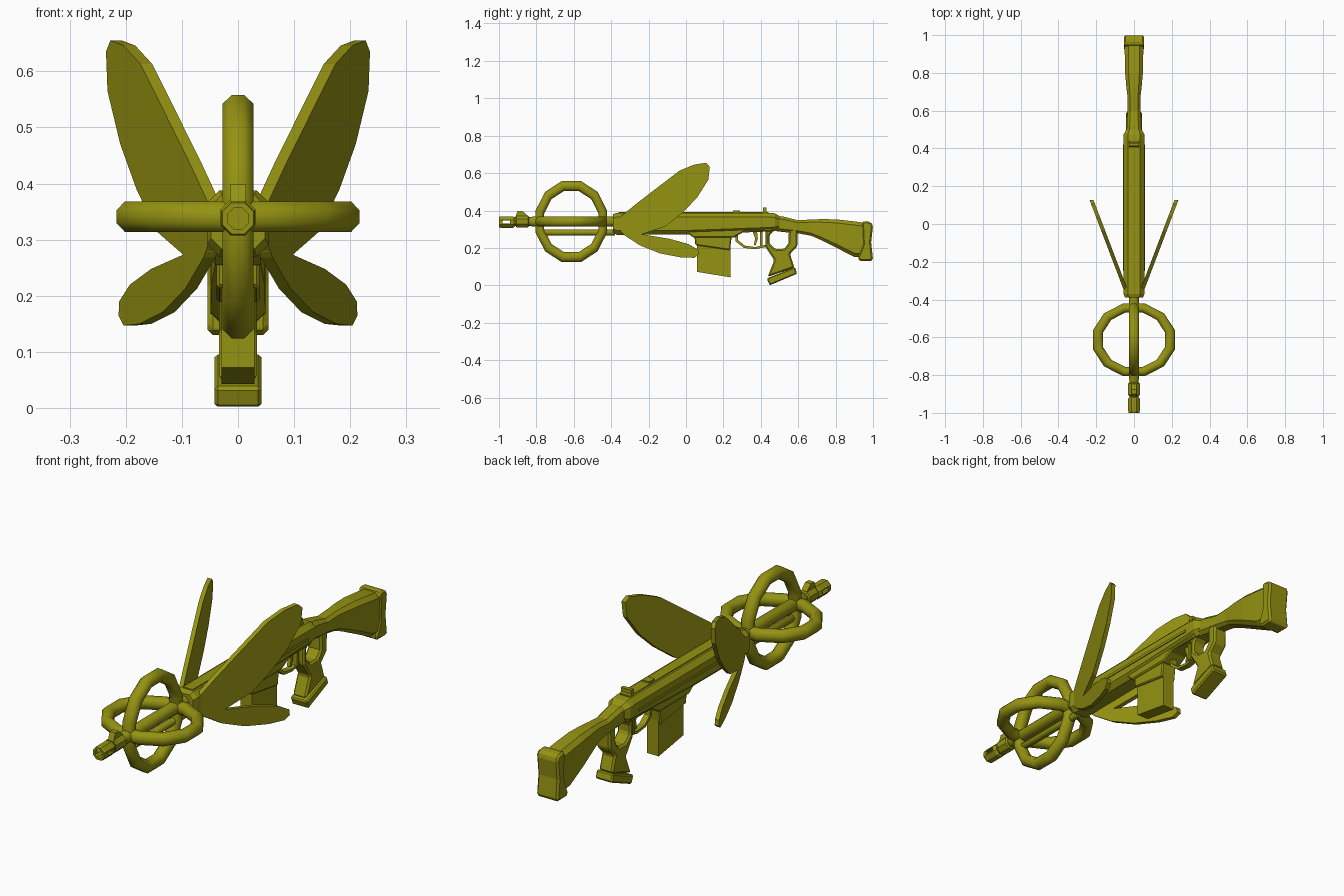
import bpy, bmesh
from math import pi, cos, sin, radians

if "Cube" in bpy.data.objects:
    bpy.data.objects.remove(bpy.data.objects["Cube"])

mat = bpy.data.materials.new("olive")
mat.diffuse_color = (0.30, 0.29, 0.006, 1)
mat.use_nodes = True
mat.node_tree.nodes["Principled BSDF"].inputs["Base Color"].default_value = mat.diffuse_color


def make(name, verts, faces, bevel=0, smooth=0):
    me = bpy.data.meshes.new(name)
    me.from_pydata(verts, [], faces)
    bm = bmesh.new()
    bm.from_mesh(me)
    bmesh.ops.recalc_face_normals(bm, faces=bm.faces)
    bm.to_mesh(me)
    bm.free()
    me.materials.append(mat)
    ob = bpy.data.objects.new(name, me)
    bpy.context.collection.objects.link(ob)
    if bevel:
        m = ob.modifiers.new("bevel", 'BEVEL')
        m.width, m.segments = bevel, 1
        m.limit_method, m.angle_limit = 'ANGLE', radians(40)
    if smooth:
        bpy.ops.object.select_all(action='DESELECT')
        ob.select_set(True)
        bpy.context.view_layer.objects.active = ob
        bpy.ops.object.shade_smooth_by_angle(angle=radians(smooth))
    return ob


def skin(name, rings, closed=False, wrap=False, **kw):
    """Join equal-length rings of points; cap the ends unless wrapped."""
    n, k = len(rings[0]), len(rings)
    verts = [p for r in rings for p in r]
    faces = [(i * n + j, i * n + (j + 1) % n, (i + 1) % k * n + (j + 1) % n, (i + 1) % k * n + j)
             for i in range(k if wrap else k - 1) for j in range(n)]
    if not wrap:
        faces += [tuple(range(n)), tuple(range((k - 1) * n, k * n))]
    return make(name, verts, faces, **kw)


def prism(name, pts, hw, **kw):
    """Side profile (y, z) extruded across x."""
    return skin(name, [[(x, y, z) for y, z in pts] for x in (-hw, hw)], **kw)


def box(name, x, y0, y1, z0, z1, **kw):
    return prism(name, [(y0, z0), (y1, z0), (y1, z1), (y0, z1)], x, **kw)


def loft(name, sections, cut=0.4):
    """Chamfered sections (y, z bottom, z top, half width) along y."""
    rings = []
    for y, b, t, w in sections:
        c = w * cut
        half = [(w - c, b), (w, b + c), (w, t - c), (w - c, t)]
        rings.append([(x, y, z) for x, z in half] + [(-x, y, z) for x, z in half[::-1]])
    return skin(name, rings)


def lathe(name, prof, zc, n=8, wrap=False, smooth=0):
    """Profile (y, radius) spun about the y axis at height zc."""
    rings = [[(r * cos((j + .5) * 2 * pi / n), y, zc + r * sin((j + .5) * 2 * pi / n))
              for j in range(n)] for y, r in prof]
    return skin(name, rings, wrap=wrap, smooth=smooth)


# Barrel, lower tube and slotted muzzle
lathe("barrel", [(-0.94, .025), (-0.83, .025), (-0.82, .029), (-0.38, .029)], .341, smooth=50)
lathe("lower_tube", [(-0.785, .012), (-0.78, .017), (-0.38, .017)], .283, smooth=50)
muzzle = lathe("muzzle", [(-1, .020), (-1, .030), (-0.99, .033), (-0.925, .033),
                          (-0.915, .026), (-0.915, .020)], .338, wrap=True)
cutter = box("muzzle_slot_cutter", .1, -.98, -.935, .33, .346)
cutter.hide_render = True
cutter.hide_set(True)
m = muzzle.modifiers.new("slot", 'BOOLEAN')
m.operation, m.object = 'DIFFERENCE', cutter
lathe("sight_collar", [(-.91, .028), (-.905, .034), (-.845, .034), (-.84, .028)], .341)
prism("front_sight", [(-.915, .36), (-.9, .398), (-.875, .398), (-.835, .36)], .014)

# Two crossed twelve-sided rings, slightly squashed along the barrel
R, r = .197, .0275
for name, upright in (("vertical_ring", True), ("horizontal_ring", False)):
    rings = []
    for i in range(12):
        a = (i + .5) * pi / 6
        ring = []
        for j in range(8):
            b = (j + .5) * pi / 4
            d = R + r * 1.08 * cos(b)
            y, u, v = -.613 + .885 * d * cos(a), d * sin(a), r * 1.08 * sin(b)
            ring.append((v, y, .341 + u) if upright else (u, y, .341 + v))
        rings.append(ring)
    skin(name, rings, wrap=True, smooth=50)

# Wings: upright plates angled outward from the receiver's front
upper = [(-.34, .278), (-.365, .355), (-.27, .433), (-.166, .513), (-.035, .613), (.045, .646),
         (.107, .655), (.127, .635), (.12, .565), (.06, .47), (-.016, .39), (-.11, .315), (-.245, .27)]
lower = [(-.36, .30), (-.245, .275), (-.085, .248), (.015, .22), (.065, .19), (.068, .165),
         (.045, .147), (-.03, .15), (-.14, .171), (-.245, .213), (-.33, .268)]
for side, s in (("right", 1), ("left", -1)):
    for part, outline in (("upper", upper), ("lower", lower)):
        skin(f"{part}_wing_{side}",
             [[(s * (.045 + .38 * (y + .35) + off), y, z) for y, z in outline]
              for off in (-.012, .009)])

# Receiver
loft("receiver", [(-.39, .283, .38, .048), (-.37, .27, .388, .055), (.02, .272, .388, .055),
                  (.45, .288, .388, .055), (.475, .29, .385, .055), (.50, .30, .37, .04)])
prism("lower_receiver", [(-.02, .30), (.04, .255), (.255, .255), (.31, .287), (.46, .287),
                         (.49, .33), (.44, .35), (-.02, .35)], .046, bevel=.006)
box("top_rail", .024, -.36, .44, .37, .392)
box("rail_bump", .018, .25, .29, .38, .399)
prism("rear_sight", [(.40, .38), (.412, .398), (.412, .416), (.43, .416), (.43, .398), (.445, .38)], .026)
for s in (-1, 1):
    b = box("side_strip", .004, -.25, .42, .325, .337)
    b.location.x = s * .055

# Magazine and its well
prism("magazine_well", [(.045, .265), (.05, .215), (.235, .188), (.245, .265)], .038, bevel=.005)
prism("magazine", [(.06, .24), (.06, .072), (.237, .043), (.237, .24)], .029)

# Trigger and guard
prism("trigger_guard", [(.262, .27), (.265, .235), (.31, .20), (.37, .193), (.43, .205), (.43, .218),
                        (.37, .205), (.315, .212), (.279, .241), (.277, .27)], .014)
prism("trigger", [(.355, .29), (.37, .25), (.362, .215), (.372, .213), (.384, .25), (.38, .29)], .008)
box("guard_post", .02, .395, .41, .205, .29)

# Grip with thumb hole, and its base
prism("grip", [(.425, .30), (.425, .205), (.472, .135), (.436, .045), (.58, .095), (.556, .168),
               (.595, .208), (.597, .30), (.55, .30), (.548, .226), (.525, .195), (.475, .195),
               (.446, .225), (.446, .268), (.478, .30)], .034, bevel=.008)
prism("grip_base", [(.432, .037), (.447, .0), (.594, .062), (.582, .098)], .042, bevel=.006)

# Stock and butt pad
loft("stock", [(.48, .29, .372, .040), (.52, .285, .368, .038), (.60, .278, .348, .034),
               (.67, .265, .352, .034), (.72, .243, .354, .040), (.80, .203, .353, .047),
               (.90, .152, .342, .049), (.95, .148, .335, .049)])
prism("butt_pad", [(.94, .335), (.955, .345), (.988, .338), (1.0, .32), (.99, .23), (1.0, .137),
                   (.988, .13), (.925, .13), (.918, .15), (.945, .22)], .054, bevel=.009)
